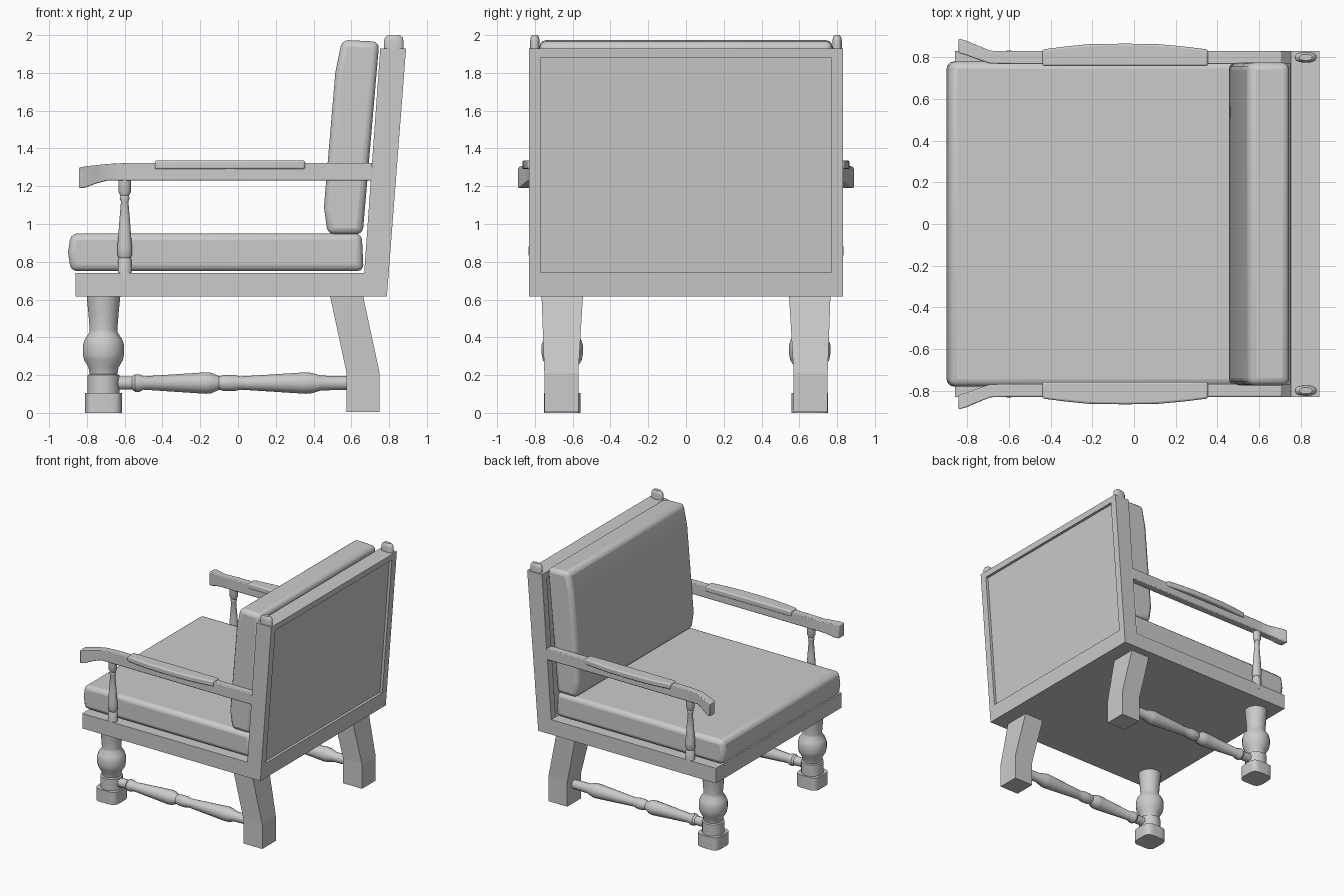
import bpy, bmesh, math
from mathutils import Vector

if "Cube" in bpy.data.objects:
    bpy.data.objects.remove(bpy.data.objects["Cube"])


def finish(name, bm, mirror=False, bevel=0, segments=3, smooth=True):
    bmesh.ops.recalc_face_normals(bm, faces=bm.faces)
    me = bpy.data.meshes.new(name)
    bm.to_mesh(me)
    bm.free()
    ob = bpy.data.objects.new(name, me)
    bpy.context.collection.objects.link(ob)
    if bevel:
        m = ob.modifiers.new("bevel", 'BEVEL')
        m.width, m.segments, m.limit_method = bevel, segments, 'ANGLE'
    if mirror:
        m = ob.modifiers.new("mirror", 'MIRROR')
        m.use_axis = (False, True, False)
        m.use_mirror_merge = False
    if smooth:
        bpy.ops.object.select_all(action='DESELECT')
        ob.select_set(True)
        bpy.context.view_layer.objects.active = ob
        bpy.ops.object.shade_smooth_by_angle(angle=math.radians(35))
    return ob


def loft(name, rings, **kw):
    bm = bmesh.new()
    loops = [[bm.verts.new(p) for p in r] for r in rings]
    n = len(loops[0])
    for a, b in zip(loops, loops[1:]):
        for i in range(n):
            bm.faces.new((a[i], a[(i + 1) % n], b[(i + 1) % n], b[i]))
    bm.faces.new(loops[0])
    bm.faces.new(loops[-1])
    return finish(name, bm, **kw)


def prism(name, profile, y0, y1, **kw):
    return loft(name, [[(x, y, z) for x, z in profile] for y in (y0, y1)], **kw)


def turned(name, start, axis, profile, sides=24, sy=1.0, power=1.0, **kw):
    # profile = (distance along axis, radius); power < 1 squares the section
    rings = []
    for t, r in profile:
        ring = []
        for i in range(sides):
            a = 2 * math.pi * (i + 0.5) / sides
            c, s = [math.copysign(abs(v) ** power, v) * r for v in (math.cos(a), math.sin(a))]
            off = (c, s * sy, t) if axis == 'Z' else (t, c, s)
            ring.append(Vector(start) + Vector(off))
        rings.append(ring)
    return loft(name, rings, **kw)


# seat frame
prism("seat_frame", [(-.86, .615), (.785, .615), (.785, .74), (-.86, .74)], -.83, .83, smooth=False)

# sloping back: posts, rails and recessed panel
def front_x(z): return .668 + (z - .74) * .0715
def back_x(z): return .788 + (z - .615) * .0775

def slab(name, z0, z1, y0, y1, inset_f=0, inset_b=0, **kw):
    prism(name, [(front_x(z0) + inset_f, z0), (back_x(z0) - inset_b, z0),
                 (back_x(z1) - inset_b, z1), (front_x(z1) + inset_f, z1)], y0, y1, smooth=False, **kw)

slab("back_post", .615, 1.93, .77, .83, mirror=True)
slab("back_top_rail", 1.88, 1.93, -.77, .77)
slab("back_bottom_rail", .615, .745, -.77, .77)
slab("back_panel", .74, 1.885, -.772, .772, .02, .022)

# finials
turned("finial", (.825, .80, 1.92), 'Z',
       [(0, .052), (.05, .052), (.068, .046), (.08, .03)], sy=.48, power=.8, mirror=True)

# cushions
prism("seat_cushion", [(-.885, .75), (.665, .75), (.655, .95), (-.885, .95), (-.90, .85)],
      -.78, .78, bevel=.035)
prism("back_cushion", [(.475, .945), (.66, .945), (.748, 1.965), (.55, 1.975), (.515, 1.80), (.455, 1.09)],
      -.775, .775, bevel=.035)

# arms with outward flared ends: x, inner y, outer y, bottom z, top z
arm = [(-.842, .82, .89, 1.19, 1.298), (-.81, .812, .882, 1.192, 1.305), (-.75, .79, .857, 1.215, 1.312),
       (-.69, .77, .832, 1.23, 1.318), (-.58, .768, .83, 1.23, 1.324), (.71, .768, .83, 1.23, 1.324)]
loft("arm", [[(x, a, b0), (x, b, b0), (x, b, t), (x, a, t)] for x, a, b, b0, t in arm],
     mirror=True, bevel=.006, segments=2)

# arm pads, bowed outward
pad = [(-.44, .838), (-.33, .852), (-.22, .863), (-.04, .866), (.12, .863), (.24, .852), (.355, .838)]
loft("arm_pad", [[(x, .758, 1.29), (x, y, 1.29), (x, y, 1.336), (x, .758, 1.336)] for x, y in pad],
     mirror=True, bevel=.01)

# turned arm supports
turned("arm_support", (-.6, .80, 0), 'Z',
       [(.70, .037), (.81, .037), (.82, .031), (.835, .04), (.88, .039), (1.0, .03), (1.12, .02),
        (1.135, .027), (1.15, .023), (1.17, .034), (1.235, .034)], sy=.85, sides=16, mirror=True)

# turned front legs on squarish feet
turned("front_leg", (-.712, .655, 0), 'Z',
       [(.09, .085), (.2, .085), (.205, .074), (.24, .08), (.28, .104), (.31, .11), (.36, .11), (.39, .1),
        (.425, .076), (.44, .074), (.52, .08), (.62, .09)], mirror=True)
turned("front_foot", (-.712, .655, 0), 'Z', [(0, .098), (.105, .098)], sides=32, power=.5, mirror=True)

# bent, tapered back legs: z, x range, y range
leg = [(.005, .575, .75, .57, .75), (.21, .575, .75, .57, .75), (.63, .485, .66, .545, .765)]
loft("back_leg", [[(a, c, z), (b, c, z), (b, d, z), (a, d, z)] for z, a, b, c, d in leg],
     mirror=True, smooth=False)

# turned side stretchers
turned("stretcher", (0, .655, .158), 'X',
       [(-.66, .036), (-.56, .036), (-.545, .047), (-.52, .047), (-.5, .036), (-.17, .058), (-.14, .055),
        (-.1, .036), (-.07, .044), (-.02, .044), (.01, .036), (.05, .038), (.36, .058), (.39, .055),
        (.44, .04), (.6, .036)], sides=16, mirror=True)
